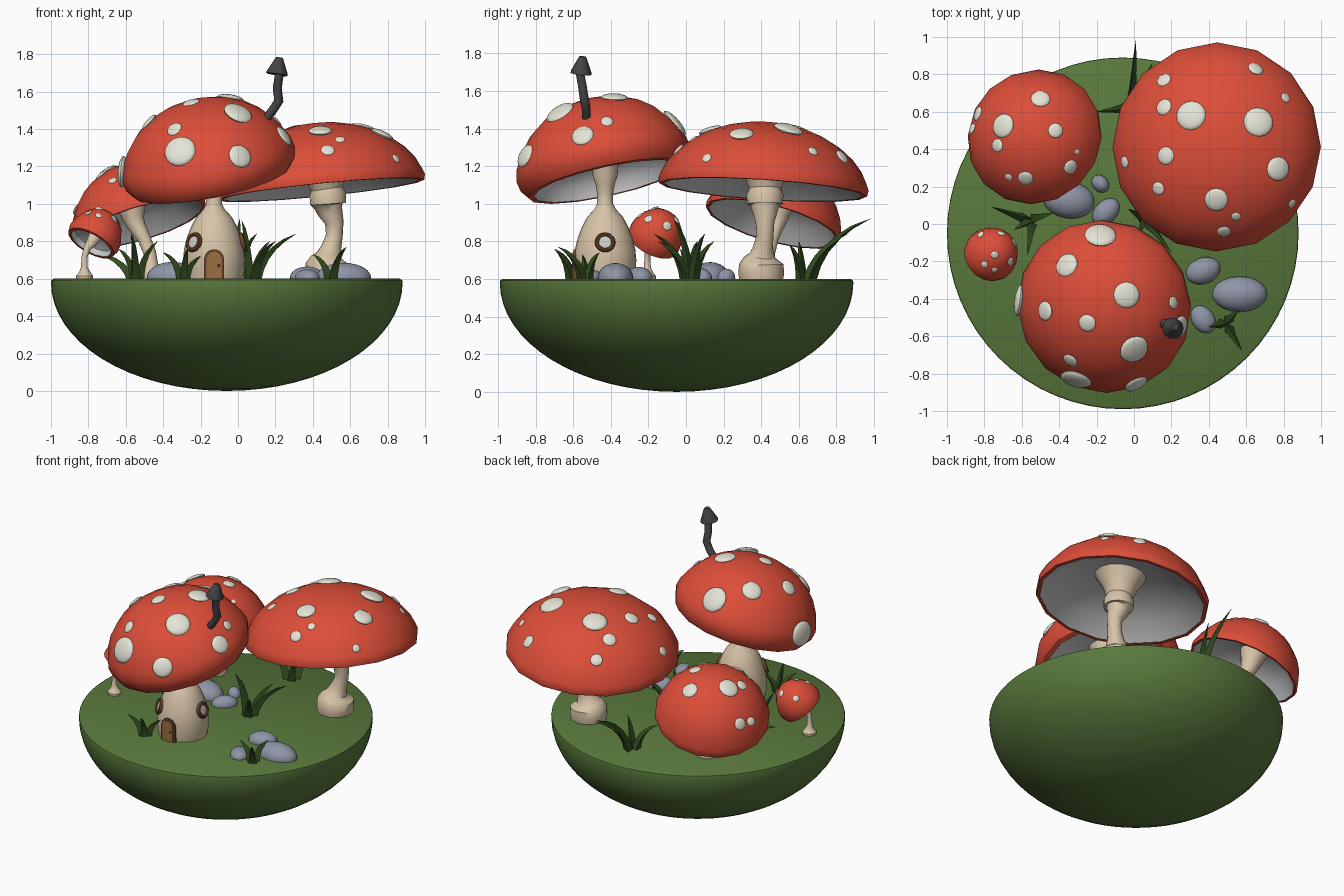
import bpy, bmesh
from math import sin, cos, pi, radians, sqrt
from mathutils import Vector, Matrix
from mathutils.bvhtree import BVHTree

if "Cube" in bpy.data.objects:
    bpy.data.objects.remove(bpy.data.objects["Cube"])

def mat(name, *rgb):
    m = bpy.data.materials.new(name)
    m.diffuse_color = (*rgb, 1)
    m.use_nodes = True
    m.node_tree.nodes["Principled BSDF"].inputs["Base Color"].default_value = m.diffuse_color
    return m

RED = mat("cap_red", .72, .075, .04)
CREAM = mat("stem_cream", .68, .55, .39)
WHITE = mat("spot_white", .77, .77, .67)
GREEN = mat("moss_green", .10, .19, .045)
LEAF = mat("grass_green", .035, .08, .015)
STONE = mat("stone_grey", .27, .30, .38)
WOOD = mat("frame_wood", .15, .06, .02)
DOOR = mat("door_wood", .32, .16, .05)
IRON = mat("chimney_iron", .06, .06, .065)

def finish(name, bm, material=None):
    bmesh.ops.remove_doubles(bm, verts=bm.verts, dist=1e-5)
    bmesh.ops.recalc_face_normals(bm, faces=bm.faces)
    me = bpy.data.meshes.new(name)
    bm.to_mesh(me)
    bm.free()
    ob = bpy.data.objects.new(name, me)
    bpy.context.collection.objects.link(ob)
    if material:
        me.materials.append(material)
    return ob

def skin(name, rings, material=None, caps=False):
    bm = bmesh.new()
    rows = [[bm.verts.new(p) for p in r] for r in rings]
    n = len(rows[0])
    for a, b in zip(rows, rows[1:]):
        for i in range(n):
            bm.faces.new((a[i], a[(i + 1) % n], b[(i + 1) % n], b[i]))
    if caps:
        bm.faces.new(rows[0])
        bm.faces.new(rows[-1])
    return finish(name, bm, material)

def circle(m, r, h, n):
    return [m @ Vector((r * cos(2 * pi * i / n), r * sin(2 * pi * i / n), h)) for i in range(n)]

def lathe(name, profile, m, material=None, n=16):
    return skin(name, [circle(m, r, h, n) for r, h in profile], material)

def tube(name, path, material, n=16):
    """Path of (x, y, z, radius) points."""
    pts = [Vector(p[:3]) for p in path]
    rings = []
    for i, p in enumerate(pts):
        t = pts[min(i + 1, len(pts) - 1)] - pts[max(i - 1, 0)]
        rings.append(circle(place(p, t), path[i][3], 0, n))
    return skin(name, rings, material, True)

def place(p, normal):
    z = Vector(normal).normalized()
    ref = Vector((0, 1, 0)) if abs(z.y) < .95 else Vector((1, 0, 0))
    x = ref.cross(z).normalized()
    m = Matrix((x, z.cross(x), z)).transposed().to_4x4()
    return Matrix.Translation(p) @ m

def blob(name, m, size, material, seg=16):
    bm = bmesh.new()
    bmesh.ops.create_uvsphere(bm, u_segments=seg, v_segments=seg // 2 + 2, radius=1,
                              matrix=m @ Matrix.Diagonal((*size, 1)))
    return finish(name, bm, material)

def cap(name, centre, normal, outer, under, spots):
    """Red dome, grey underside and white spots dropped onto the dome."""
    m = place(centre, normal)
    dome = lathe(name + "_cap", outer, m, RED)
    lathe(name + "_gills", under + [(r, h + .01) for r, h in reversed(under)] + under[:1], m)
    tree = BVHTree.FromPolygons([v.co for v in dome.data.vertices],
                                [p.vertices for p in dome.data.polygons])
    for x, y, r in spots:
        hit, nor, _, _ = tree.ray_cast(Vector((x, y, 3)), Vector((0, 0, -1)))
        if hit:
            blob(name + "_spot", place(hit, nor if nor.z > 0 else -nor), (r, r, r * .3), WHITE)

def dome(r, h, lip):
    prof = [(r * sin(a * pi / 16), h * cos(a * pi / 16) ** 1.1) for a in range(8)]
    return prof + [(r, lip), (r * .99, 0), (r * .95, 0)]

def hollow(r, h):
    return [(r * .95, .001), (r * .75, h * .26), (r * .45, h * .42), (r * .2, h * .48), (0, h * .5)]

# Mossy bowl of ground
bowl = [(0, .6), (.925, .6), (.938, .592)]
bowl += [(.94 * cos(a * pi / 32), .58 - .58 * sin(a * pi / 32)) for a in range(17)]
lathe("ground", bowl, Matrix.Translation((-.06, -.05, 0)), GREEN, 64)

# House mushroom
cap("house", (-.14, -.42, 1.12), (-.2, -.22, 1),
    [(0, .45), (.09, .443), (.18, .42), (.27, .38), (.35, .32), (.415, .24), (.46, .155),
     (.472, .10), (.46, .04), (.43, .002), (.40, 0)],
    [(.40, .001), (.39, .06), (.33, .13), (.2, .18), (0, .2)],
    [(-.18, -.06, .085), (-.36, -.22, .065), (-.04, -.38, .07), (-.615, -.41, .085),
     (-.475, -.465, .052), (-.25, -.53, .047), (.21, -.42, .033), (.245, -.55, .06),
     (0, -.67, .08), (-.34, -.73, .042), (-.31, -.83, .085), (.01, -.855, .065)])
hx, hy = -.128, -.43
tube("house_body", [(hx, hy, z, r) for z, r in
     [(.59, .155), (.64, .163), (.70, .166), (.76, .16), (.82, .145), (.88, .122), (.93, .095),
      (.97, .058), (1.0, .042), (1.05, .042), (1.10, .05), (1.15, .066), (1.2, .07), (1.31, .11)]],
     CREAM, 24)

# Arched door with frame and knob
def arch(name, w, top, front, material):
    n = 10
    outline = [(-w, .595), (w, .595)] + [(w * cos(i * pi / n), top - w + w * sin(i * pi / n))
                                         for i in range(n + 1)]
    skin(name, [[(hx + x, y, z) for x, z in outline] for y in (front, -.5)], material, True)

arch("door_frame", .053, .757, -.598, WOOD)
arch("door", .04, .743, -.604, DOOR)
blob("door_knob", Matrix.Translation((hx + .024, -.607, .67)), (.007, .007, .007), IRON, 8)

# Round windows
for ang in (0, -135):
    d = Vector((cos(radians(ang)), sin(radians(ang)), 0))
    p = Vector((hx, hy, .795)) + d * .153
    m = place(p, d + Vector((0, 0, .3)))
    rim = [(.043 + .012 * cos(a * pi / 4), .014 * sin(a * pi / 4)) for a in range(9)]
    lathe("window_frame", rim, m, WOOD, 20)
    blob("window_pane", m, (.043, .043, .008), None, 20)

# Bent chimney with hood
tube("chimney_pipe", [(.13, -.53, 1.43, .024), (.185, -.53, 1.5, .024), (.218, -.54, 1.55, .025),
                      (.21, -.55, 1.62, .024), (.222, -.565, 1.70, .023)], IRON, 10)
lathe("chimney_hood", [(0, 0), (.058, 0), (.056, .012), (.022, .085), (.018, .092), (0, .092)],
      place((.208, -.558, 1.692), (.15, .1, 1)), IRON, 10)

# Large mushroom
cap("large", (.445, .41, 1.075), (-.1, .065, 1), dome(.56, .36, .03), hollow(.56, .36),
    [(.16, .77, .04), (.16, .625, .045), (.305, .58, .08), (.65, .83, .042), (.81, .675, .028),
     (.665, .545, .08), (.17, .365, .048), (-.05, .33, .032), (.13, .19, .036),
     (.77, .295, .064), (.44, .13, .063), (.545, .04, .026), (.48, -.04, .037), (.845, .11, .026)])
tube("large_stem", [(.48, .40, .59, .115), (.48, .40, .63, .122), (.48, .40, .68, .118),
     (.483, .40, .705, .095), (.488, .405, .725, .068), (.50, .41, .77, .053),
     (.515, .42, .83, .045), (.515, .42, .90, .05), (.492, .42, .96, .068), (.484, .42, .99, .077),
     (.482, .42, 1.0, .096), (.48, .42, 1.05, .098), (.475, .42, 1.08, .085),
     (.465, .42, 1.15, .11), (.46, .42, 1.25, .17)], CREAM)

# Medium mushroom
cap("medium", (-.525, .46, .895), (-.29, .27, 1), dome(.37, .33, .03), hollow(.37, .33),
    [(-.5, .67, .052), (-.7, .525, .065), (-.42, .5, .04), (-.835, .59, .04), (-.865, .51, .03),
     (-.73, .42, .036), (-.58, .245, .042), (-.67, .25, .022), (-.34, .305, .04),
     (-.305, .385, .016)])
tube("medium_stem", [(-.47, .43, .59, .065), (-.47, .43, .62, .072), (-.47, .43, .65, .062),
     (-.468, .432, .68, .04), (-.472, .44, .74, .034), (-.5, .455, .81, .036),
     (-.535, .47, .87, .045), (-.55, .48, .90, .052), (-.56, .485, .93, .06),
     (-.58, .50, 1.03, .09)], CREAM)

# Small mushroom
cap("small", (-.785, -.18, .79), (.45, .4, .8),
    [(0, .2), (.04, .195), (.08, .175), (.115, .135), (.14, .08), (.147, .035), (.138, 0), (.12, -.002)],
    [(.12, 0), (.11, .03), (.06, .055), (0, .06)],
    [(-.745, -.165, .021), (-.8, -.215, .018), (-.745, -.245, .017), (-.82, -.055, .02),
     (-.66, -.2, .022), (-.64, -.1, .024), (-.71, -.05, .02)])
tube("small_stem", [(-.82, -.205, .59, .044), (-.82, -.205, .615, .046), (-.82, -.205, .635, .03),
     (-.822, -.205, .66, .018), (-.82, -.205, .72, .016), (-.805, -.2, .765, .02),
     (-.785, -.185, .79, .028), (-.755, -.155, .84, .04)], CREAM, 12)

# Rocks: x, y, half sizes, turn
for x, y, a, b, c, turn in [(-.35, .13, .14, .1, .085, -10), (-.15, .065, .085, .06, .055, 45),
                            (-.18, .215, .052, .042, .05, -45), (.37, -.25, .095, .07, .06, 20),
                            (.565, -.375, .147, .095, .08, 0), (.37, -.51, .08, .06, .045, -55)]:
    m = Matrix.Translation((x, y, .605)) @ Matrix.Rotation(radians(turn), 4, 'Z')
    blob("rock", m, (a, b, c), STONE, 20)

# Grass tufts: base, then blade tips
tufts = [((-.55, .02), [(-.76, .09, .74), (-.57, -.17, .84), (-.43, .06, .80), (-.64, -.03, .76)]),
         ((.49, -.53), [(.58, -.68, .77), (.40, -.55, .73), (.56, -.46, .74)]),
         ((-.02, .62), [(.01, .98, .92), (-.2, .6, .80), (.10, .86, .84), (.07, .55, .78)]),
         ((.06, .03), [(.31, .10, .84), (.02, -.06, .91), (.17, .15, .80), (.2, -.15, .80), (-.03, .08, .8)]),
         ((-.3, -.6), [(-.4, -.66, .74), (-.27, -.70, .76), (-.2, -.58, .72)])]
for (x, y), tips in tufts:
    for tip in tips:
        t3 = Vector(tip)
        a = Vector((x, y, .59)).lerp(Vector((tip[0], tip[1], .59)), .12)
        c = Vector((x + .3 * (tip[0] - x), y + .3 * (tip[1] - y), .6 + .7 * (tip[2] - .6)))
        path = []
        for i in range(6):
            t = i / 5
            p = a * (1 - t) ** 2 + c * 2 * t * (1 - t) + t3 * t * t
            path.append((*p, .032 * sqrt(1 - t) * (1 - .4 * t) + .001))
        tube("grass_blade", path, LEAF, 3)

# Smooth shading with sharp edges kept
for ob in bpy.data.objects:
    ob.select_set(True)
bpy.context.view_layer.objects.active = bpy.data.objects["ground"]
bpy.ops.object.shade_smooth_by_angle(angle=radians(40))
